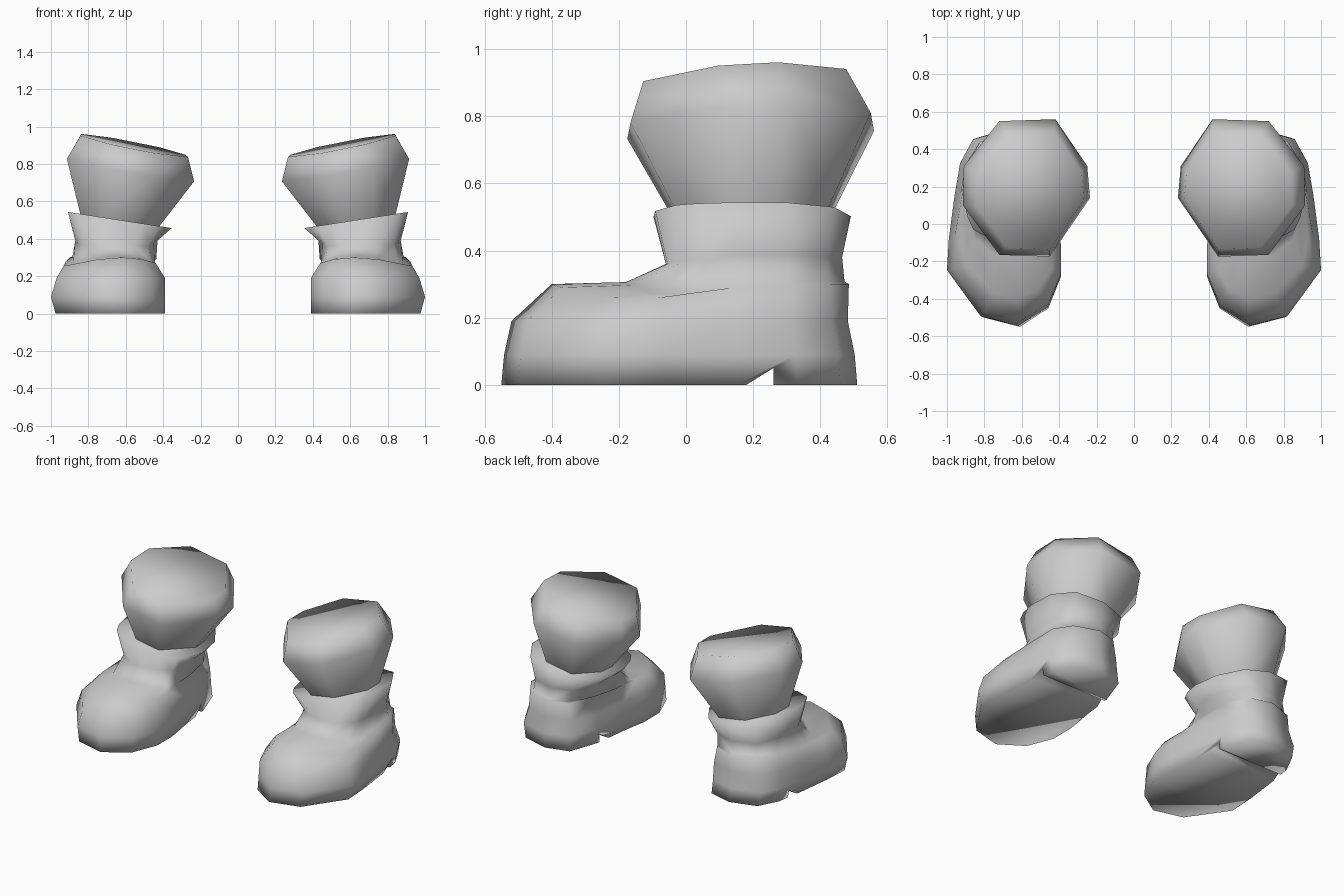
import bpy, bmesh

if "Cube" in bpy.data.objects:
    bpy.data.objects.remove(bpy.data.objects["Cube"])

leather = bpy.data.materials.new("grey_leather")
leather.diffuse_color = (0.6, 0.6, 0.6, 1)
leather.use_nodes = True
leather.node_tree.nodes["Principled BSDF"].inputs["Base Color"].default_value = leather.diffuse_color


def loft(name, rings):
    """Skin a stack of rings, cap both ends."""
    bm = bmesh.new()
    loops = [[bm.verts.new(p) for p in ring] for ring in rings]
    n = len(loops[0])
    for a, b in zip(loops, loops[1:]):
        for i in range(n):
            j = (i + 1) % n
            bm.faces.new((a[i], a[j], b[j], b[i]))
    bm.faces.new(loops[0][::-1])
    bm.faces.new(loops[-1])
    bmesh.ops.recalc_face_normals(bm, faces=bm.faces)
    for f in bm.faces:
        f.smooth = True
    me = bpy.data.meshes.new(name)
    bm.to_mesh(me)
    bm.free()
    me.materials.append(leather)
    ob = bpy.data.objects.new(name, me)
    bpy.context.collection.objects.link(ob)
    return ob


def mirror(ob):
    ob.modifiers.new("Mirror", 'MIRROR').use_mirror_merge = False


# Foot: sole outline, starting at the toe and running round the outer side
outline = [(.62, -.55), (.82, -.50), (1.0, -.25), (.99, -.08), (.96, .15),
           (.93, .33), (.86, .46), (.68, .51), (.52, .47), (.45, .28),
           (.42, .05), (.39, -.12), (.39, -.28), (.46, -.45)]
# Upper edge of the foot
upper = [(.62, -.40, .30), (.75, -.37, .29), (.90, -.22, .26), (.93, -.08, .26),
         (.92, .15, .28), (.90, .32, .30), (.83, .43, .30), (.67, .485, .30),
         (.54, .45, .30), (.47, .28, .30), (.45, .05, .28), (.44, -.10, .27),
         (.44, -.24, .27), (.51, -.35, .29)]
# Narrow ankle
ankle = [(.65, -.06, .36), (.74, -.055, .36), (.83, 0, .37), (.855, .06, .37),
         (.87, .15, .39), (.865, .30, .39), (.80, .42, .38), (.66, .465, .38),
         (.53, .43, .38), (.45, .30, .38), (.43, .15, .39), (.45, .06, .38),
         (.48, 0, .36), (.55, -.04, .36)]


def flat(sx, sy, z, cx=.39):
    return [(cx + (x - cx) * sx, y * sy, z) for x, y in outline]


instep = [(u[0] + .65 * (a[0] - u[0]), u[1] + .65 * (a[1] - u[1]),
           u[2] + .1 * (a[2] - u[2])) for u, a in zip(upper, ankle)]
collar = []
for x, y, z in ankle:
    cx = .632 + (x - .65) * 1.26
    collar.append((cx, .197 + (y - .2025) * 1.12, .5 + .155 * (cx - .63)))

foot = loft("foot", [flat(.96, 1, 0), flat(1, .985, .09),
                     flat(.95, .945, .19), upper, instep, ankle, collar])

# Notch in the sole in front of the heel
notch = loft("heel_notch", [[(x, .17, -.006), (x, .26, .05), (x, .26, -.05),
                             (x, .17, -.05)] for x in (.2, 1.2)])
cut = foot.modifiers.new("Notch", 'BOOLEAN')
cut.operation = 'DIFFERENCE'
cut.solver = 'EXACT'
cut.object = notch
bpy.context.view_layer.objects.active = foot
foot.select_set(True)
bpy.ops.object.modifier_apply(modifier="Notch")
bpy.data.objects.remove(notch)
mirror(foot)

# Shaft: one eight-sided outline, scaled and tilted at each height
octagon = [(.42, .56), (.72, .55), (.91, .31), (.915, .10),
           (.72, -.165), (.45, -.175), (.235, .14), (.25, .31)]


def shaft_ring(cx, cy, s, z, tilt_x, tilt_y):
    ring = []
    for x, y in octagon:
        px, py = cx + (x - .575) * s, cy + (y - .1925) * s
        ring.append((px, py, z + tilt_x * (px - cx) + tilt_y * (py - cy)))
    return ring


shaft = loft("shaft", [shaft_ring(.635, .195, .55, .42, .15, 0),
                       shaft_ring(.63, .195, .63, .505, .15, 0),
                       shaft_ring(.575, .1925, 1, .77, .18, .04),
                       shaft_ring(.555, .175, .845, .898, .2, .06)])
mirror(shaft)
